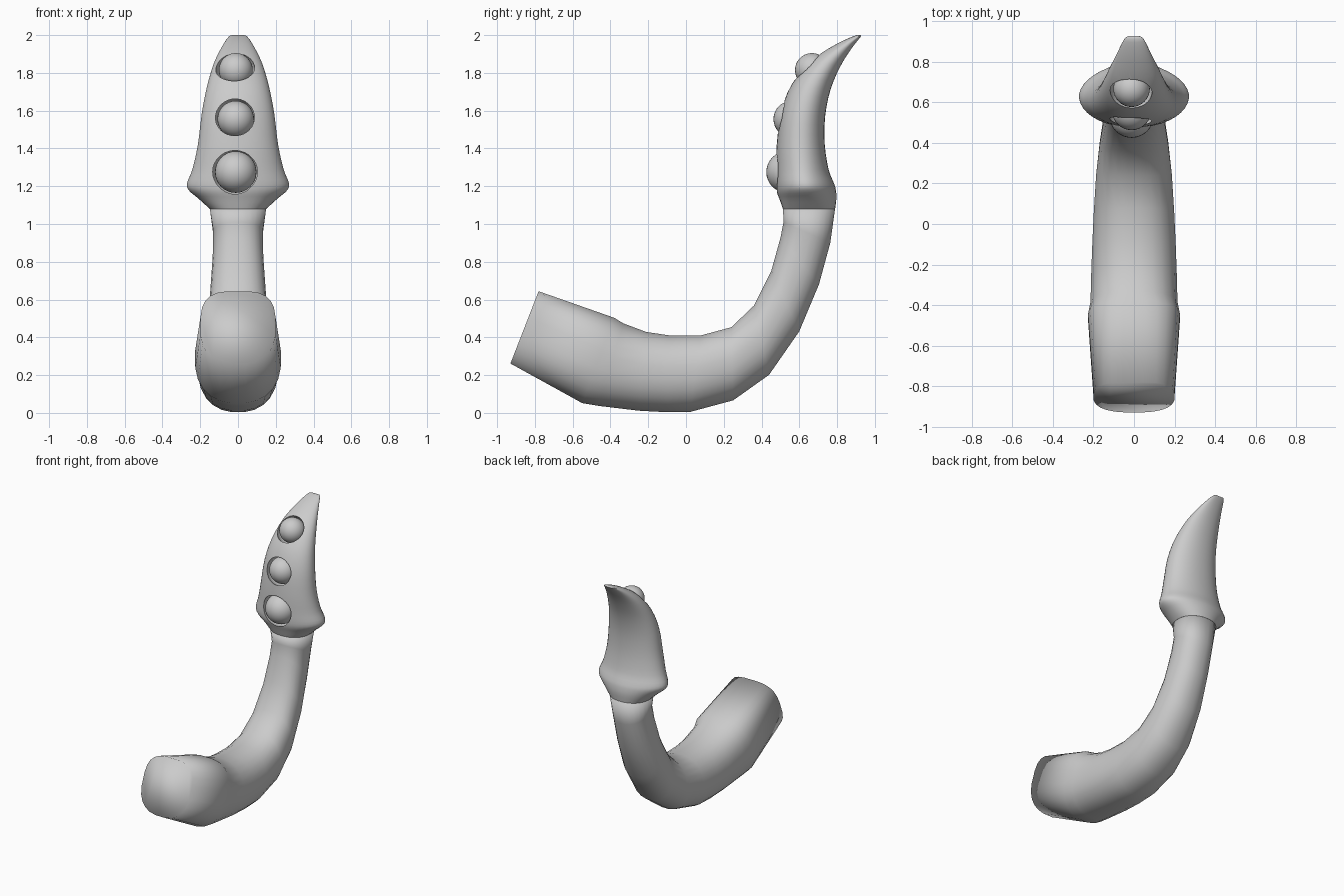
import bpy, bmesh, math
from mathutils import Vector

if "Cube" in bpy.data.objects:
    bpy.data.objects.remove(bpy.data.objects["Cube"])


def ring(section, n):
    """Cross-section: inner (y,z), outer (y,z), half width, inner and outer squareness."""
    yi, zi, yo, zo, w, ei, eo = section
    mid = Vector((0, (yi + yo) / 2, (zi + zo) / 2))
    half = Vector((0, (yi - yo) / 2, (zi - zo) / 2))
    pts = []
    for i in range(n):
        a = 2 * math.pi * (i + 0.5) / n
        c, s = math.cos(a), math.sin(a)
        p = 2 / (ei if s > 0 else eo)
        x = math.copysign(abs(c) ** p, c) * w
        pts.append(mid + Vector((x, 0, 0)) + half * math.copysign(abs(s) ** p, s))
    return pts


def loft(name, sections, n):
    bm = bmesh.new()
    rows = [[bm.verts.new(p) for p in ring(s, n)] for s in sections]
    for a, b in zip(rows, rows[1:]):
        for i in range(n):
            j = (i + 1) % n
            bm.faces.new((a[i], a[j], b[j], b[i]))
    bm.faces.new(rows[0])
    bm.faces.new(rows[-1])
    bmesh.ops.recalc_face_normals(bm, faces=bm.faces)
    me = bpy.data.meshes.new(name)
    bm.to_mesh(me)
    bm.free()
    ob = bpy.data.objects.new(name, me)
    bpy.context.collection.objects.link(ob)
    return ob


def refine(sections, steps):
    """Catmull-Rom interpolation between cross-sections."""
    s = [sections[0]] + sections + [sections[-1]]
    out = []
    for k in range(1, len(s) - 2):
        for q in range(steps):
            t = q / steps
            out.append(tuple(
                0.5 * (2 * b + (c - a) * t + (2 * a - 5 * b + 4 * c - d) * t * t
                       + (3 * b - a - 3 * c + d) * t ** 3)
                for a, b, c, d in zip(*s[k - 1:k + 3])))
    return out + [sections[-1]]


def shade(ob, angle):
    bpy.ops.object.select_all(action='DESELECT')
    ob.select_set(True)
    bpy.context.view_layer.objects.active = ob
    bpy.ops.object.shade_smooth_by_angle(angle=math.radians(angle))


def ball(name, loc, r):
    bpy.ops.mesh.primitive_uv_sphere_add(segments=32, ring_count=16, radius=r, location=loc)
    ob = bpy.context.object
    ob.name = name
    bpy.ops.object.shade_smooth()
    return ob


# Curved arm, from the blunt cut end to the neck
arm = loft("arm", [
    (-0.78, 0.645, -0.93, 0.26, 0.20, 3.2, 2.5),
    (-0.38, 0.505, -0.55, 0.05, 0.228, 2.8, 2.3),
    (-0.33, 0.475, -0.46, 0.035, 0.216, 2.4, 2.3),
    (-0.21, 0.43, -0.25, 0.01, 0.212, 2.3, 2.2),
    (-0.09, 0.412, -0.10, 0.002, 0.207, 2.3, 2.2),
    (0.08, 0.412, 0.02, 0.003, 0.20, 2.3, 2.2),
    (0.24, 0.455, 0.25, 0.065, 0.188, 2.3, 2.2),
    (0.36, 0.57, 0.44, 0.20, 0.17, 2.3, 2.2),
    (0.45, 0.75, 0.60, 0.43, 0.15, 2.3, 2.2),
    (0.50, 0.93, 0.705, 0.68, 0.135, 2.3, 2.2),
    (0.515, 1.01, 0.765, 0.90, 0.132, 2.3, 2.2),
    (0.513, 1.08, 0.79, 1.08, 0.15, 2.3, 2.2)], 24)
shade(arm, 180)

# Flared spear-shaped head
head = loft("head", refine([
    (0.513, 1.08, 0.79, 1.08, 0.15, 2.3, 2.2),
    (0.495, 1.13, 0.797, 1.14, 0.21, 2.1, 2.0),
    (0.48, 1.17, 0.792, 1.19, 0.262, 2.0, 1.9),
    (0.475, 1.21, 0.78, 1.225, 0.27, 2.0, 1.9),
    (0.475, 1.29, 0.755, 1.29, 0.242, 2.0, 2.0),
    (0.48, 1.42, 0.735, 1.42, 0.213, 2.1, 2.1),
    (0.502, 1.59, 0.737, 1.57, 0.193, 2.1, 2.1),
    (0.56, 1.74, 0.765, 1.71, 0.165, 2.1, 2.1),
    (0.67, 1.87, 0.815, 1.83, 0.128, 2.1, 2.1),
    (0.80, 1.955, 0.87, 1.92, 0.085, 2.1, 2.1),
    (0.895, 1.997, 0.92, 1.985, 0.05, 2.1, 2.1),
    (0.922, 2.0, 0.928, 1.996, 0.03, 2.0, 2.0)], 3), 40)

# Round suckers set in sockets along the front of the head
for i, (y, z, r) in enumerate([(0.535, 1.275, 0.11), (0.56, 1.555, 0.097), (0.667, 1.815, 0.09)]):
    ball(f"sucker_{i + 1}", (-0.012, y, z), r)
    cutter = ball(f"socket_cutter_{i + 1}", (-0.014, y - 0.008, z), r + 0.014)
    mod = head.modifiers.new("socket", 'BOOLEAN')
    mod.operation = 'DIFFERENCE'
    mod.object = cutter
    bpy.context.view_layer.objects.active = head
    bpy.ops.object.modifier_apply(modifier=mod.name)
    bpy.data.objects.remove(cutter)
shade(head, 40)
